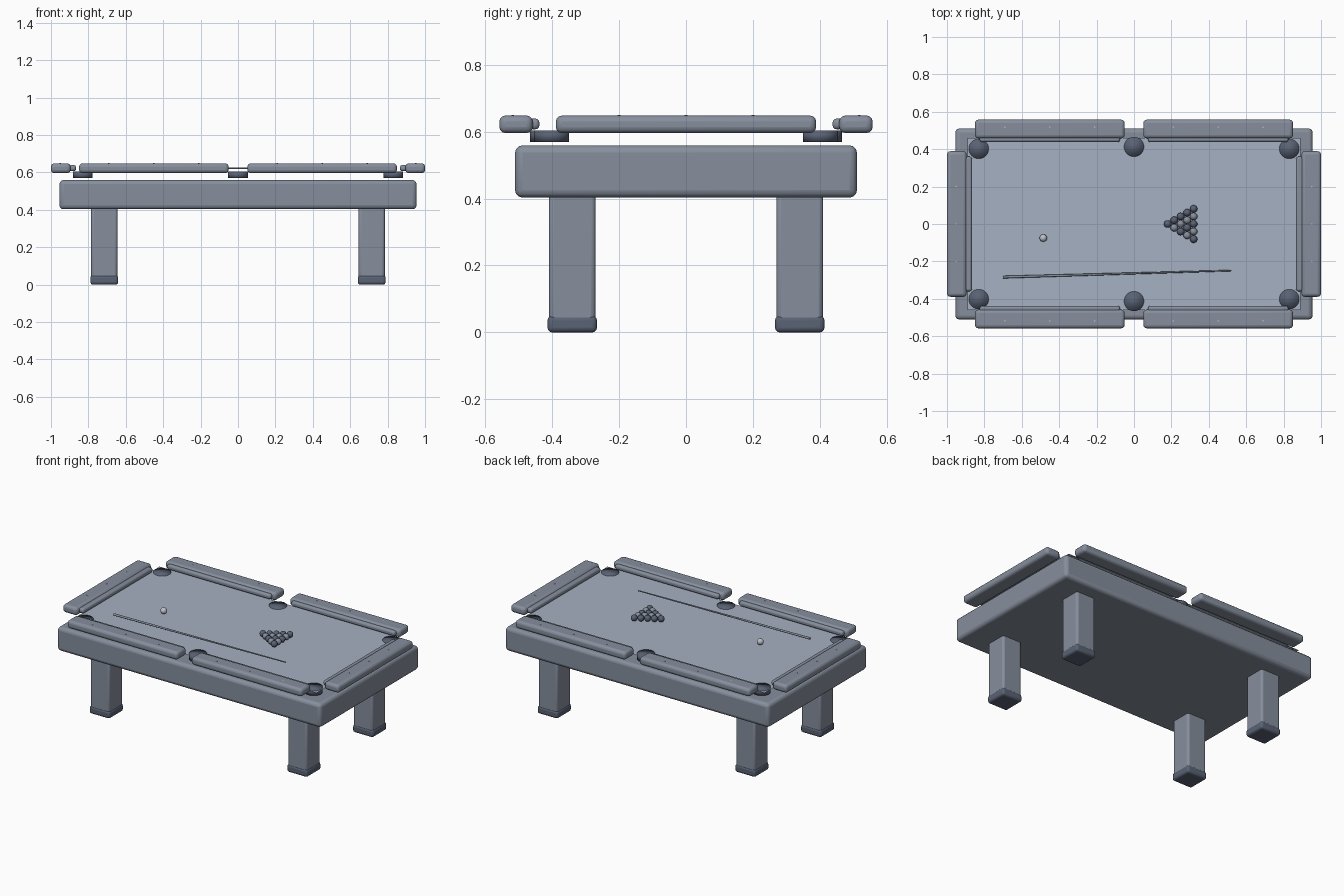
import bpy, math
from mathutils import Vector

if "Cube" in bpy.data.objects:
    bpy.data.objects.remove(bpy.data.objects["Cube"])


def material(name, v):
    m = bpy.data.materials.new(name)
    m.diffuse_color = v
    m.use_nodes = True
    m.node_tree.nodes["Principled BSDF"].inputs["Base Color"].default_value = m.diffuse_color
    return m


BODY = material("slate_grey", (0.24, 0.275, 0.34, 1))
CLOTH = material("cloth_grey", (0.38, 0.44, 0.54, 1))
DARK = material("dark_trim", (0.1, 0.122, 0.175, 1))
LIGHT = material("light_ball", (0.5, 0.53, 0.58, 1))


def finish(name, mat=None, angle=40):
    ob = bpy.context.object
    ob.name = name
    if mat:
        ob.data.materials.append(mat)
    bpy.ops.object.shade_smooth_by_angle(angle=math.radians(angle))
    return ob


def box(name, lo, hi, bevel, mat=BODY):
    lo, hi = Vector(lo), Vector(hi)
    bpy.ops.mesh.primitive_cube_add(size=1, location=(lo + hi) / 2)
    bpy.context.object.scale = hi - lo
    bpy.ops.object.transform_apply(location=False, rotation=False, scale=True)
    ob = finish(name, mat)
    mod = ob.modifiers.new("Bevel", "BEVEL")
    mod.width = bevel
    mod.segments = 3
    return ob


def mirrored_box(name, x, y, z, bevel, sx, sy, mat=BODY):
    xs = sorted((x[0] * sx, x[1] * sx))
    ys = sorted((y[0] * sy, y[1] * sy))
    return box(name, (xs[0], ys[0], z[0]), (xs[1], ys[1], z[1]), bevel, mat)


def disc(name, x, y, z0, z1, r, mat, sides=32, angle=40):
    bpy.ops.mesh.primitive_cylinder_add(vertices=sides, radius=r, depth=z1 - z0,
                                        location=(x, y, (z0 + z1) / 2))
    return finish(name, mat, angle)


def ball(name, x, y, mat):
    bpy.ops.mesh.primitive_uv_sphere_add(segments=24, ring_count=12, radius=0.02,
                                         location=(x, y, 0.624))
    return finish(name, mat)


# Table body, and the thin cloth sheet held above it
box("table_body", (-0.955, -0.511, 0.403), (0.955, 0.511, 0.559), 0.022)
bpy.ops.mesh.primitive_plane_add(size=2, location=(0, 0, 0.6))
bpy.context.object.scale = (0.89, 0.46, 1)
finish("cloth", CLOTH)

for sx in (-1, 1):
    for sy in (-1, 1):
        # Legs and feet
        mirrored_box("leg", (0.645, 0.785), (0.27, 0.41), (0.02, 0.42), 0.014, sx, sy)
        mirrored_box("foot", (0.641, 0.789), (0.266, 0.414), (0, 0.05), 0.014, sx, sy, DARK)
        # Long side rails, cushions and sights
        mirrored_box("side_rail", (0.05, 0.85), (0.458, 0.558), (0.596, 0.648), 0.018, sx, sy)
        mirrored_box("side_cushion", (0.075, 0.825), (0.438, 0.47), (0.607, 0.639), 0.012, sx, sy)
        for x in (0.21, 0.45, 0.69):
            disc("rail_sight", sx * x, sy * 0.518, 0.644, 0.65, 0.004, LIGHT, 12)
        # Corner pockets
        disc("corner_pocket", sx * 0.83, sy * 0.402, 0.569, 0.604, 0.053, DARK, angle=180)
    # End rails, cushions and sights
    mirrored_box("end_rail", (0.895, 1.0), (-0.389, 0.389), (0.596, 0.648), 0.018, sx, 1)
    mirrored_box("end_cushion", (0.866, 0.905), (-0.36, 0.36), (0.607, 0.639), 0.012, sx, 1)
    for y in (-0.2, 0, 0.2):
        disc("rail_sight", sx * 0.95, y, 0.644, 0.65, 0.004, LIGHT, 12)
    # Middle pockets
    disc("middle_pocket", 0, sx * 0.413, 0.569, 0.604, 0.053, DARK, angle=180)

# Racked balls and cue ball
for row in range(5):
    for i in range(row + 1):
        ball("racked_ball", 0.18 + row * 0.0347, (i - row / 2) * 0.0405,
             BODY if (row + i) % 2 else DARK)
ball("cue_ball", -0.485, -0.075, LIGHT)

# Tapered cue stick
a, b = Vector((-0.70, -0.284, 0.622)), Vector((0.52, -0.249, 0.622))
bpy.ops.mesh.primitive_cone_add(vertices=16, radius1=0.007, radius2=0.0035,
                                depth=(b - a).length, location=(a + b) / 2,
                                rotation=(b - a).to_track_quat("Z", "Y").to_euler())
finish("cue_stick", BODY)
